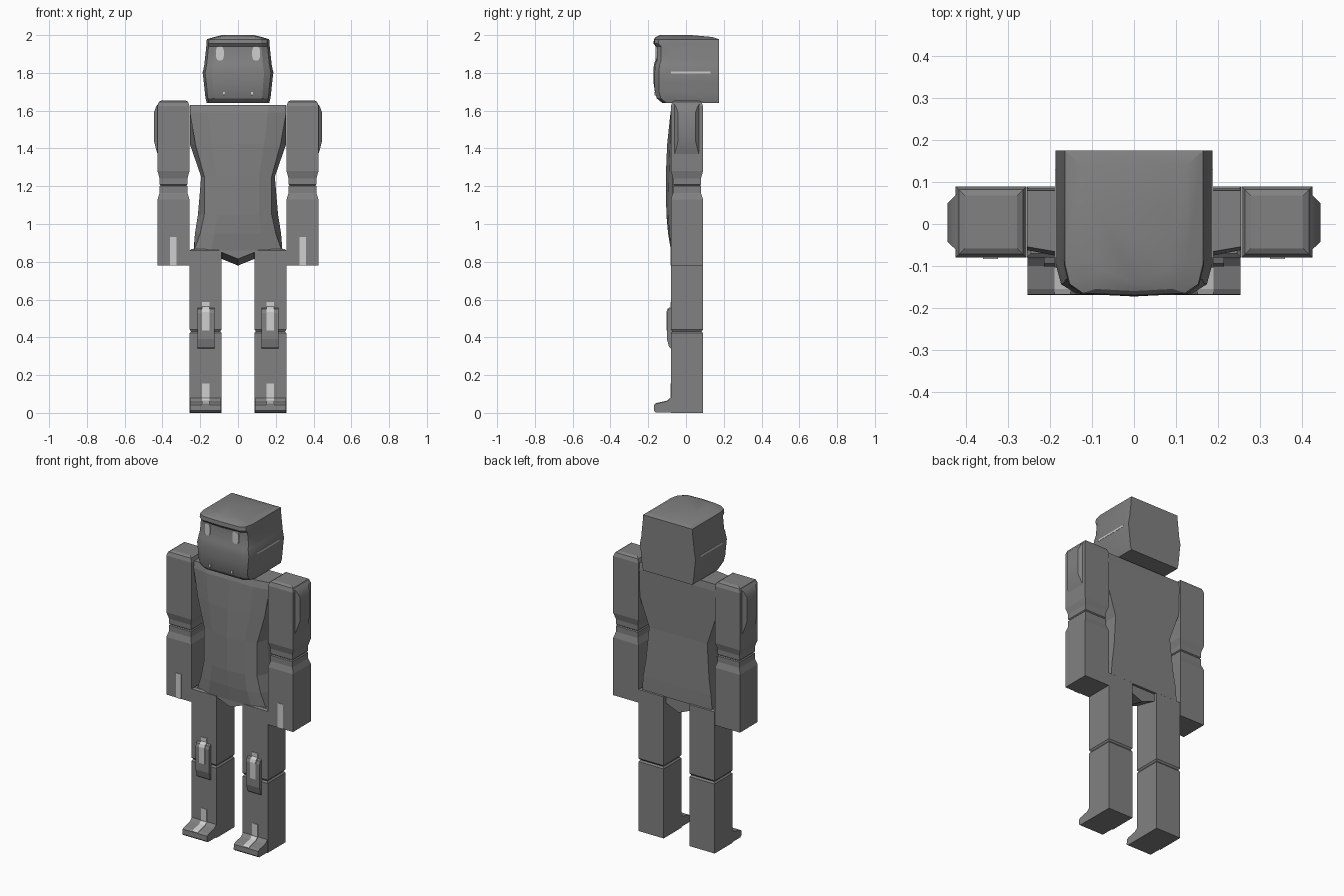
import bpy, bmesh, math

if "Cube" in bpy.data.objects:
    bpy.data.objects.remove(bpy.data.objects["Cube"])


def material(name, v):
    m = bpy.data.materials.new(name)
    m.diffuse_color = (v, v, v, 1)
    m.use_nodes = True
    m.node_tree.nodes["Principled BSDF"].inputs["Base Color"].default_value = m.diffuse_color
    return m


GREY = material("body grey", 0.22)
LIGHT = material("pale grey", 0.62)


def loft(name, rings, mat=GREY, smooth=0):
    """Skin a stack of rings with equal point counts and cap both ends."""
    bm = bmesh.new()
    vs = [[bm.verts.new(p) for p in r] for r in rings]
    n = len(rings[0])
    for a, b in zip(vs, vs[1:]):
        for i in range(n):
            j = (i + 1) % n
            bm.faces.new((a[i], a[j], b[j], b[i]))
    bm.faces.new(vs[0][::-1])
    bm.faces.new(vs[-1])
    bmesh.ops.recalc_face_normals(bm, faces=bm.faces)
    me = bpy.data.meshes.new(name)
    bm.to_mesh(me)
    bm.free()
    me.materials.append(mat)
    ob = bpy.data.objects.new(name, me)
    bpy.context.collection.objects.link(ob)
    if smooth:
        bpy.ops.object.select_all(action='DESELECT')
        ob.select_set(True)
        bpy.context.view_layer.objects.active = ob
        bpy.ops.object.shade_smooth_by_angle(angle=math.radians(smooth))
    return ob


def prism(name, profile, x0, x1, mat=GREY):
    """Extrude a (y, z) profile along x."""
    return loft(name, [[(x, y, z) for y, z in profile] for x in (x0, x1)], mat)


def block(name, s, x0, x1, y0, y1, stack):
    """Limb from (z, inset) levels, mirrored by s."""
    return loft(name, [[(s * (x0 + d), y0 + d, z), (s * (x1 - d), y0 + d, z),
                        (s * (x1 - d), y1 - d, z), (s * (x0 + d), y1 - d, z)]
                       for z, d in stack])


def plate(name, s, x0, x1, y0, y1, z0, z1, mat=LIGHT):
    return prism(name, [(y0, z0), (y1, z0), (y1, z1), (y0, z1)], s * x0, s * x1, mat)


# head: z, half width, front y, centre front y, back y
head = []
for z, w, yf, yc, yb in [
        (1.64, .165, -.125, -.125, .175), (1.665, .172, -.155, -.150, .175),
        (1.70, .176, -.165, -.162, .175), (1.75, .181, -.166, -.172, .175),
        (1.80, .187, -.166, -.173, .175), (1.845, .178, -.162, -.170, .175),
        (1.865, .176, -.154, -.162, .175), (1.94, .168, -.154, -.160, .175),
        (1.955, .167, -.168, -.172, .175), (1.978, .165, -.165, -.170, .175),
        (1.990, .125, -.155, -.160, .14), (2.0, .085, -.13, -.14, .03)]:
    half = [(w, yb), (w, min(-.07, yf + .07)), (w * .93, yf + .022), (w * .74, yf)]
    ring = half + [(0, yc)] + [(-x, y) for x, y in reversed(half)]
    head.append([(x, y, z) for x, y in ring])
loft("head", head, smooth=25)

# torso: z, back half width, front half width, side front y, centre front y, back y
torso = []
for z, wb, wf, ys, yc, yb in [
        (.86, .235, .232, -.075, -.08, .085), (.95, .228, .20, -.085, -.095, .085),
        (1.05, .212, .178, -.09, -.104, .082), (1.25, .195, .178, -.088, -.107, .075),
        (1.42, .254, .225, -.082, -.10, .08), (1.59, .255, .255, -.078, -.082, .085),
        (1.63, .255, .255, -.068, -.07, .08)]:
    half = [(wb, yb), (wb, 0), (wf, ys * .8), (wf * .62, ys - .003)]
    ring = half + [(0, yc)] + [(-x, y) for x, y in reversed(half)]
    torso.append([(x, y, z) for x, y in ring])
loft("torso", torso)

# wedge under the torso, lower at the back
loft("crotch", [[(-.1, y, .87), (.1, y, .87), (.086, y, z + .035),
                 (0, y, z), (-.086, y, z + .035)]
                for y, z in ((-.075, .815), (.07, .78))])

for s, side in ((1, "left"), (-1, "right")):
    # arm with pinched elbow and rounded top
    block(side + "_arm", s, .257, .426, -.08, .09,
          [(.78, 0), (1.13, 0), (1.165, .011), (1.2, .011), (1.205, .016),
           (1.21, .011), (1.24, .011), (1.28, 0), (1.625, 0), (1.647, .008), (1.655, .022)])
    # raised shoulder pad
    loft(side + "_shoulder_pad",
         [[(s * x, -y, a), (s * x, y + .008, a), (s * x, y + .008, b), (s * x, -y, b)]
          for x, y, a, b in ((.42, .066, 1.35, 1.64), (.432, .055, 1.39, 1.625),
                             (.445, .042, 1.44, 1.59))], smooth=40)
    plate(side + "_hand_stripe", s, .325, .36, -.083, -.078, .78, .93)

    # leg with knee groove
    block(side + "_leg", s, .087, .256, -.08, .09,
          [(0, 0), (.422, 0), (.432, .007), (.442, 0), (.86, 0), (.868, .01)])
    prism(side + "_knee_pad", [(-.07, .56), (-.094, .55), (-.101, .53), (-.101, .39),
                              (-.09, .35), (-.07, .33)], s * .125, s * .215)
    prism(side + "_foot", [(-.07, .003), (-.16, .003), (-.17, .012), (-.168, .042),
                           (-.155, .05), (-.1, .062), (-.085, .075), (-.07, .09)],
          s * .09, s * .254)

    # pale stripes on knee, shin and foot
    plate(side + "_knee_stripe", s, .152, .19, -.104, -.099, .437, .535)
    prism(side + "_thigh_stripe", [(-.104, .535), (-.097, .552), (-.083, .563), (-.083, .587),
                                  (-.078, .587), (-.078, .56), (-.092, .548), (-.099, .533)],
          s * .152, s * .19, LIGHT)
    plate(side + "_shin_stripe", s, .152, .19, -.083, -.078, .08, .155)
    prism(side + "_foot_stripe", [(-.168, .046), (-.155, .053), (-.1, .065), (-.085, .079),
                                 (-.083, .074), (-.1, .06), (-.155, .048), (-.166, .042)],
          s * .152, s * .19, LIGHT)

    # oval eyes, fang tips, cheek line
    oval = []
    for i in range(12):
        a = math.tau * (i + .5) / 12
        c, d = math.cos(a), math.sin(a)
        oval.append((s * .096 + .021 * math.copysign(abs(c) ** .6, c),
                     1.903 + .037 * math.copysign(abs(d) ** .6, d)))
    loft(side + "_eye", [[(x, y, z) for x, z in oval] for y in (-.153, -.162)], LIGHT)
    plate(side + "_fang", s, .068, .08, -.168, -.160, 1.68, 1.70)
    plate(side + "_cheek_line", s, .182, .188, -.08, .13, 1.797, 1.808)
